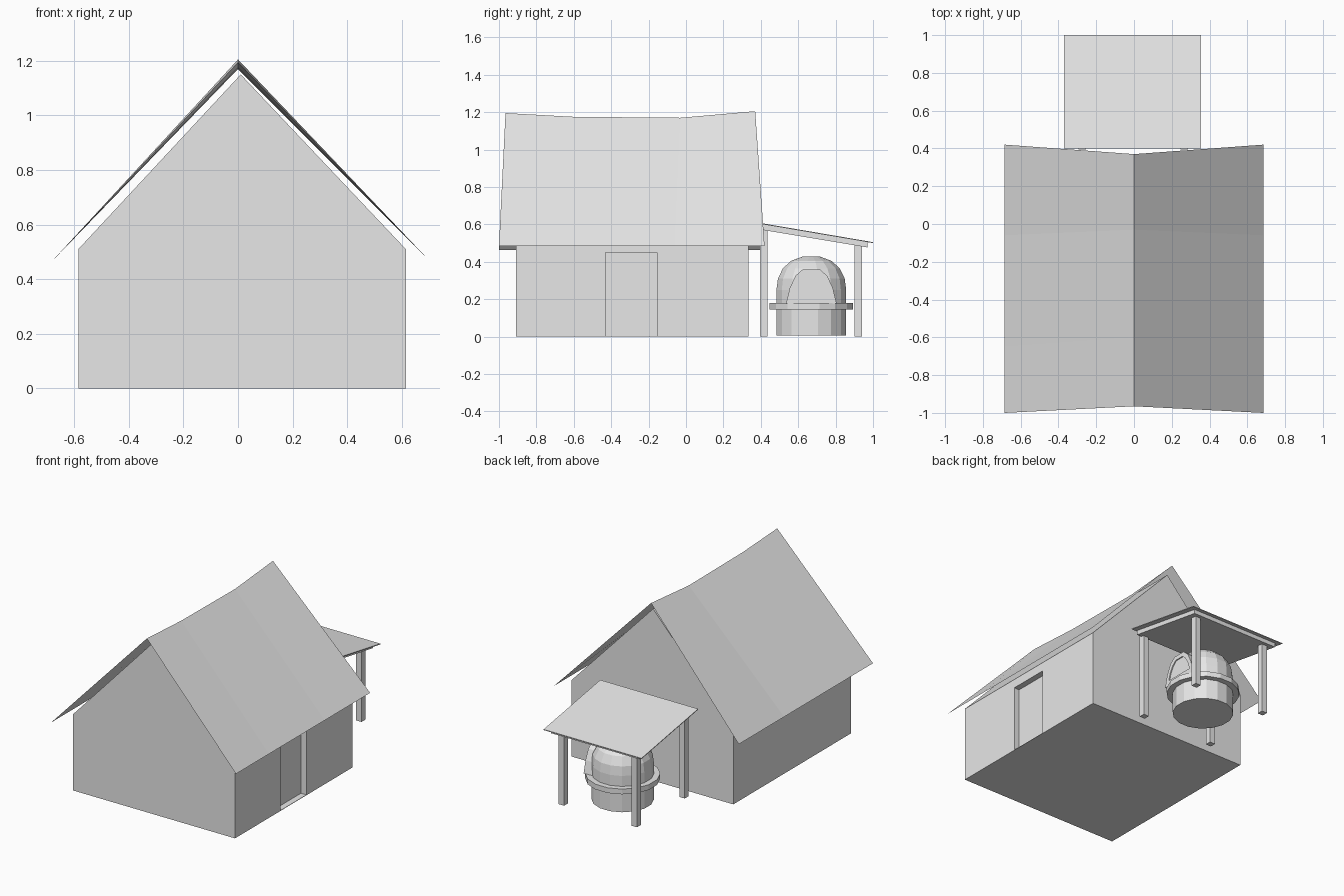
import bpy, bmesh, math
from mathutils import Vector

if "Cube" in bpy.data.objects:
    bpy.data.objects.remove(bpy.data.objects["Cube"])

grey = bpy.data.materials.new("plain_grey")
grey.diffuse_color = (0.8, 0.8, 0.8, 1)
grey.use_nodes = True
grey.node_tree.nodes["Principled BSDF"].inputs["Base Color"].default_value = grey.diffuse_color


def make(name, verts, faces):
    bm = bmesh.new()
    vs = [bm.verts.new(v) for v in verts]
    for f in faces:
        bm.faces.new([vs[i] for i in f])
    bmesh.ops.recalc_face_normals(bm, faces=bm.faces)
    me = bpy.data.meshes.new(name)
    bm.to_mesh(me)
    bm.free()
    me.materials.append(grey)
    ob = bpy.data.objects.new(name, me)
    bpy.context.collection.objects.link(ob)
    return ob


def prism(name, a, b):
    """Join two matching outlines into a closed solid."""
    n = len(a)
    faces = [(i, (i + 1) % n, (i + 1) % n + n, i + n) for i in range(n)]
    return make(name, a + b, faces + [tuple(range(n)), tuple(range(n, 2 * n))])


def box(name, x0, x1, y0, y1, z0, z1):
    ring = [(x0, y0), (x1, y0), (x1, y1), (x0, y1)]
    return prism(name, [(x, y, z0) for x, y in ring], [(x, y, z1) for x, y in ring])


def lathe(name, profile, cy, n=16):
    """Revolve (radius, z) points around a vertical axis at y = cy."""
    verts, faces = [], []
    for r, z in profile:
        for i in range(n):
            a = 2 * math.pi * (i + 0.5) / n
            verts.append((r * math.cos(a), cy + r * math.sin(a), z))
    for k in range(len(profile) - 1):
        for i in range(n):
            j = (i + 1) % n
            faces.append((k * n + i, k * n + j, k * n + n + j, k * n + n + i))
    m = (len(profile) - 1) * n
    faces += [tuple(range(n)), tuple(range(m, m + n))]
    return make(name, verts, faces)


# House body with gables
gable = [(-0.585, 0), (0.615, 0), (0.615, 0.51), (0.01, 1.15), (-0.585, 0.51)]
house = prism("house_walls", [(x, -0.91, z) for x, z in gable],
              [(x, 0.335, z) for x, z in gable])

# Recessed doorway in the right wall
cutter = box("doorway_cutter", 0.575, 0.8, -0.43, -0.155, 0.003, 0.45)
cutter.hide_render = True
mod = house.modifiers.new("doorway", 'BOOLEAN')
mod.object = cutter
mod.operation = 'DIFFERENCE'
mod.solver = 'EXACT'
bpy.context.view_layer.objects.active = house
bpy.ops.object.modifier_apply(modifier=mod.name)
bpy.data.objects.remove(cutter)

# Sagging thin roof: (ridge y, ridge z, eave y)
rows = [(-0.965, 1.195, -1.0), (-0.6, 1.175, -0.65),
        (-0.03, 1.17, -0.06), (0.37, 1.205, 0.42)]
roof_v = []
for ry, rz, ey in rows:
    roof_v += [(-0.685, ey, 0.462), (0, ry, rz), (0.685, ey, 0.485)]
roof_f = []
for k in range(3):
    for c in (0, 1):
        i = 3 * k + c
        roof_f.append((i, i + 1, i + 4, i + 3))
make("roof", roof_v, roof_f)

# Lean-to canopy: thin cover over a sloping slab
def sloped(name, x0, x1, y0, y1, top0, top1, t):
    side = [(y0, top0), (y1, top1), (y1, top1 - t), (y0, top0 - t)]
    return prism(name, [(x0, y, z) for y, z in side], [(x1, y, z) for y, z in side])

sloped("canopy_cover", -0.37, 0.355, 0.40, 1.0, 0.607, 0.505, 0.005)
sloped("canopy_slab", -0.335, 0.32, 0.41, 0.97, 0.60, 0.507, 0.03)

# Canopy posts
for x in (-0.275, 0.265):
    for y, top in ((0.415, 0.58), (0.92, 0.50)):
        box("canopy_post", x - 0.02, x + 0.02, y - 0.02, y + 0.02, 0, top)

# Round oven
CY = 0.67
lathe("oven_base", [(0.19, 0.007), (0.19, 0.15)], CY)
lathe("oven_rim", [(0.228, 0.145), (0.228, 0.18)], CY)
lathe("oven_dome", [(0.19, 0.175), (0.19, 0.25), (0.182, 0.31), (0.155, 0.365),
                    (0.11, 0.405), (0.05, 0.427)], CY)

# Arched oven mouth facing the right side, with a recessed opening
half_out = [(0.135, 0.178), (0.115, 0.26), (0.085, 0.325), (0.045, 0.36)]
half_in = [(0.10, 0.215), (0.085, 0.265), (0.062, 0.305), (0.033, 0.332)]

def arch(half, x):
    pts = half + [(-y, z) for y, z in reversed(half)]
    return [(x, CY + y, z) for y, z in pts]

n = 8
loops = [arch(half_out, 0.06), arch(half_out, 0.195),
         arch(half_in, 0.195), arch(half_in, 0.188)]
faces = [(k * n + i, k * n + (i + 1) % n, (k + 1) * n + (i + 1) % n, (k + 1) * n + i)
         for k in range(3) for i in range(n)]
faces += [tuple(range(n)), tuple(range(3 * n, 4 * n))]
make("oven_mouth", sum(loops, []), faces)
